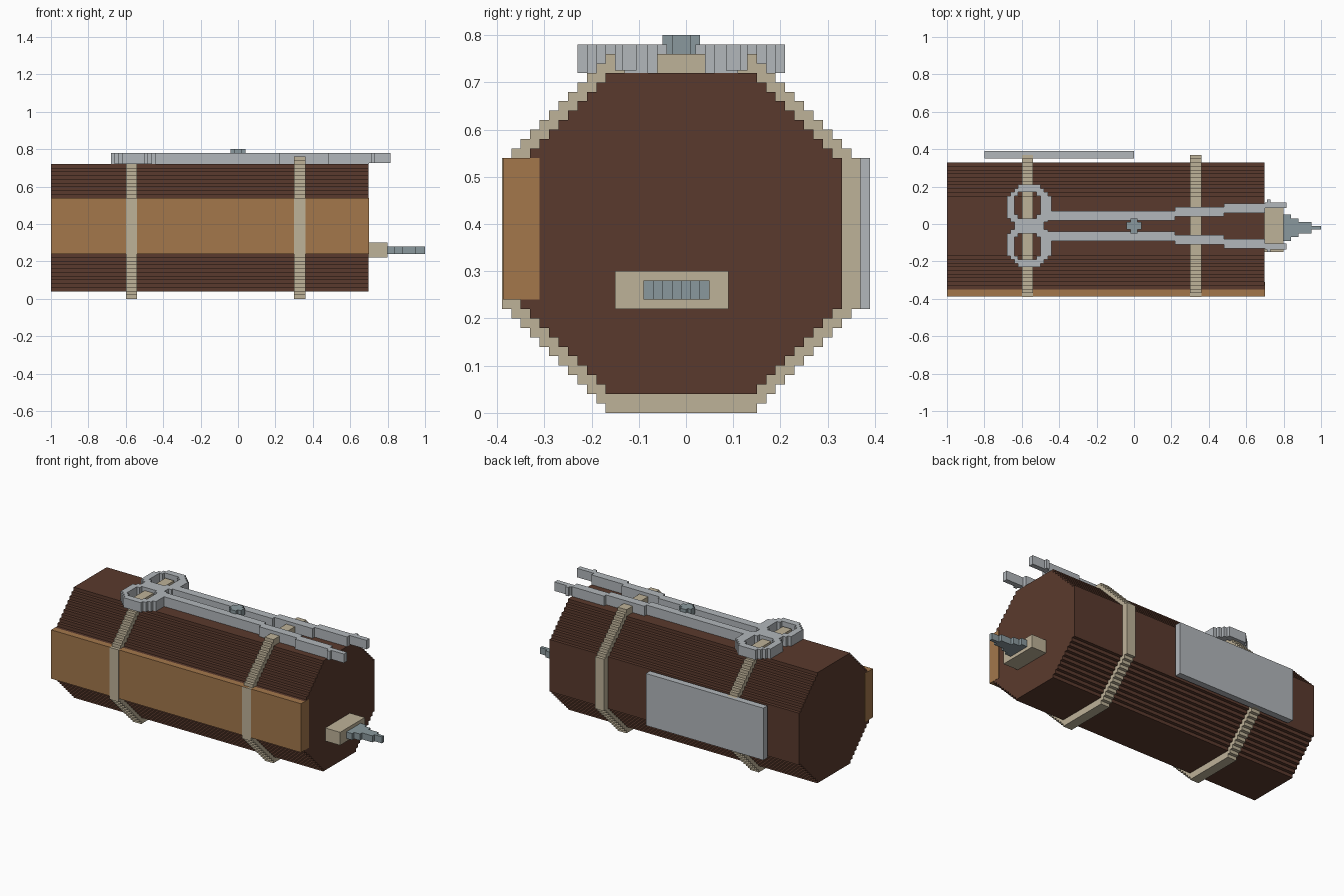
import bpy, bmesh

if "Cube" in bpy.data.objects:
    bpy.data.objects.remove(bpy.data.objects["Cube"])

def mat(name, rgb):
    m = bpy.data.materials.new(name)
    lin = [((c / 255 + 0.055) / 1.055) ** 2.4 for c in rgb]
    m.diffuse_color = (*lin, 1)
    m.use_nodes = True
    m.node_tree.nodes["Principled BSDF"].inputs["Base Color"].default_value = m.diffuse_color
    return m

BROWN = mat("dark brown", (90, 58, 45))
WOOD = mat("light wood", (163, 119, 75))
CANVAS = mat("tan canvas", (190, 178, 152))
GREY = mat("light grey metal", (178, 183, 187))
STEEL = mat("blue grey steel", (138, 153, 157))
CY, CZ, S = -0.01, 0.38, 0.02   # roll axis and step size

def finish(name, bm, material):
    bmesh.ops.recalc_face_normals(bm, faces=bm.faces)
    me = bpy.data.meshes.new(name)
    bm.to_mesh(me)
    bm.free()
    me.materials.append(material)
    ob = bpy.data.objects.new(name, me)
    bpy.context.collection.objects.link(ob)
    return ob

def prism(bm, pts, vec):
    """Extrude a closed 3D outline along vec."""
    f = bm.faces.new([bm.verts.new(p) for p in pts])
    r = bmesh.ops.extrude_face_region(bm, geom=[f])
    bmesh.ops.translate(bm, vec=vec, verts=[g for g in r["geom"] if isinstance(g, bmesh.types.BMVert)])

def add_box(bm, x0, x1, y0, y1, z0, z1):
    prism(bm, [(x0, y0, z0), (x1, y0, z0), (x1, y1, z0), (x0, y1, z0)], (0, 0, z1 - z0))

def box(name, material, *b):
    bm = bmesh.new()
    add_box(bm, *b)
    return finish(name, bm, material)

def stepped_roll(name, material, x0, x1, half):
    """Octagon section with stair-stepped diagonals; flat sides are 0.16 half wide."""
    n = round((half - 0.16) / S)
    q = []
    for k in range(n + 1):      # upper right stair, going down
        w, z = 0.16 + S * k, half - S * k
        q += [(w, z)] + ([(w, z - S)] if k < n else [])
    right = q + [(y, -z) for y, z in reversed(q)]
    outline = right + [(-y, z) for y, z in reversed(right)]
    bm = bmesh.new()
    prism(bm, [(x0, CY + y, CZ + z) for y, z in outline], (x1 - x0, 0, 0))
    return finish(name, bm, material)

# Main roll and its two straps
stepped_roll("main_roll", BROWN, -0.999, 0.699, 0.34)
for nm, x in (("rear_strap", -0.57), ("front_strap", 0.33)):
    stepped_roll(nm, CANVAS, x - 0.03, x + 0.03, 0.38)

# Side plates
box("wood_side_board", WOOD, -1, 0.7, -0.388, -0.31, 0.24, 0.54)
box("metal_side_plate", GREY, -0.8, 0, 0.35, 0.39, 0.22, 0.54)

# Tool end: handle block and stepped point
box("point_socket", CANVAS, 0.69, 0.8, -0.15, 0.09, 0.22, 0.30)
bm = bmesh.new()
for x0, x1, h in ((0.8, 0.84, 0.07), (0.84, 0.88, 0.05), (0.88, 0.95, 0.03), (0.95, 1.0, 0.01)):
    add_box(bm, x0, x1, -0.02 - h, -0.02 + h, 0.24, 0.28)
finish("steel_point", bm, STEEL)

# Shear blades: stepped outwards, mirrored about the roll axis
segments = ((-0.46, 0.22, 0.03, 0.08), (0.22, 0.48, 0.05, 0.10), (0.48, 0.70, 0.07, 0.12),
            (0.70, 0.815, 0.095, 0.125), (0.71, 0.73, 0.12, 0.14))
for nm, s in (("left_blade", 1), ("right_blade", -1)):
    bm = bmesh.new()
    for x0, x1, a, b in segments:
        ya, yb = sorted((CY + s * a, CY + s * b))
        add_box(bm, x0, x1, ya, yb, 0.72 if x0 < 0.6 else 0.725, 0.78)
    finish(nm, bm, GREY)

# Finger rings: octagonal rings made of small grid cells
def inside(dx, dy, r):
    dx, dy = abs(dx), abs(dy)
    return max(dx, dy) < r and dx + dy < 1.414 * r + 0.004

def finger_ring(bm, s):
    cells = set()
    for i in range(-6, 6):
        for j in range(-6, 6):
            dx, dy = (i + 0.5) * S, (j + 0.5) * S
            if inside(dx, dy, 0.12) and not inside(dx + 0.01, dy - 0.01, 0.07):
                cells.add((i, j))

    def P(i, j, z):
        return bm.verts.new((-0.56 + i * S, CY + s * (0.10 + j * S), z))
    for i, j in cells:
        c = [(i, j), (i + 1, j), (i + 1, j + 1), (i, j + 1)]
        for z in (0.72, 0.78):
            bm.faces.new([P(a, b, z) for a, b in c])
        for k, nb in enumerate(((i, j - 1), (i + 1, j), (i, j + 1), (i - 1, j))):
            if nb not in cells:
                p, q = c[k], c[(k + 1) % 4]
                bm.faces.new([P(*p, 0.72), P(*q, 0.72), P(*q, 0.78), P(*p, 0.78)])

for nm, s in (("left_finger_ring", 1), ("right_finger_ring", -1)):
    bm = bmesh.new()
    finger_ring(bm, s)
    bmesh.ops.remove_doubles(bm, verts=bm.verts, dist=0.0005)
    finish(nm, bm, GREY)

# Pivot pin: plus-shaped cap
a, b = 0.02, 0.04
plus = [(b, a), (a, a), (a, b), (-a, b), (-a, a), (-b, a), (-b, -a), (-a, -a), (-a, -b), (a, -b), (a, -a), (b, -a)]
bm = bmesh.new()
prism(bm, [(x, CY + y, 0.76) for x, y in plus], (0, 0, 0.04))
finish("pivot_pin", bm, STEEL)
